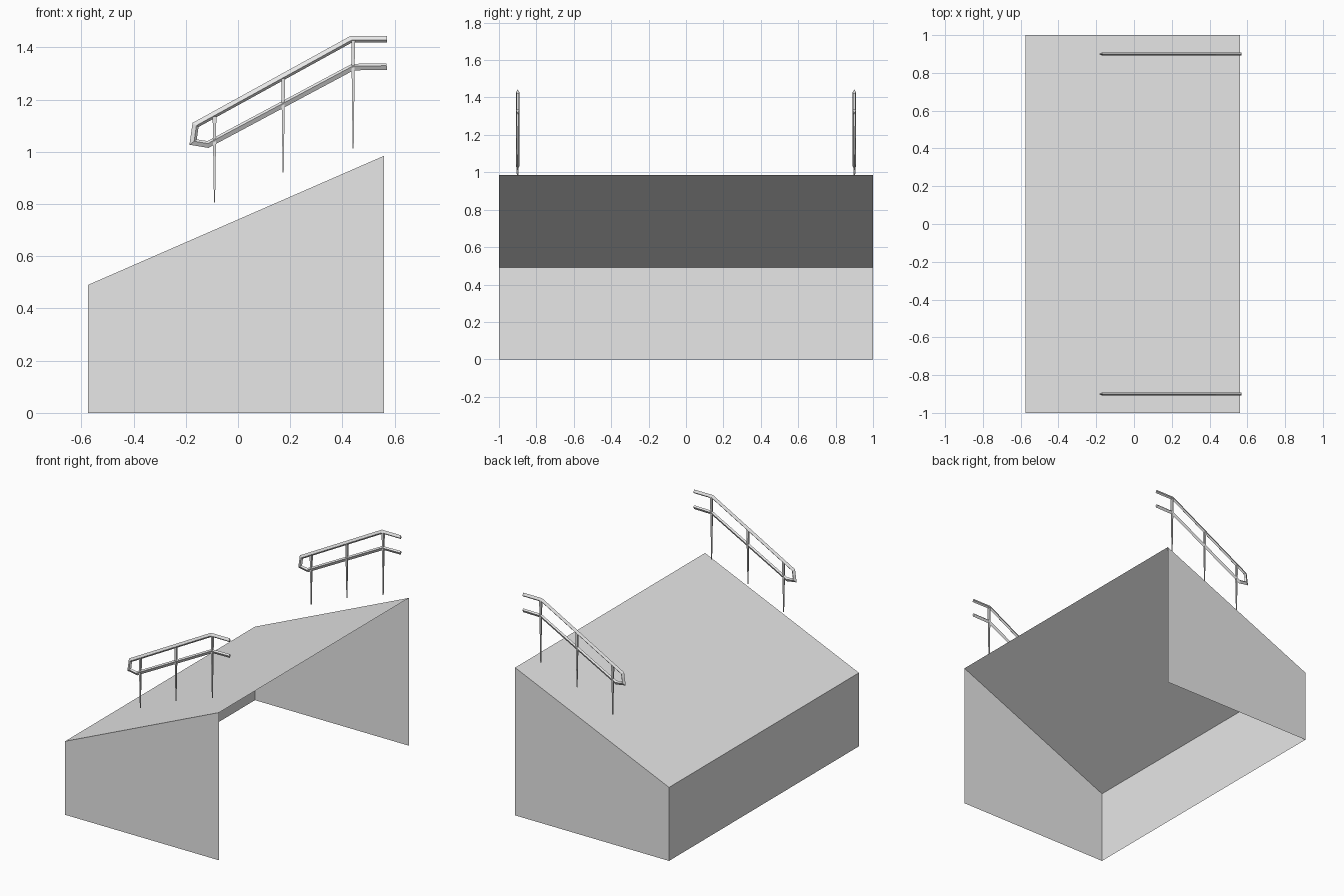
import bpy, bmesh, math
from mathutils import Vector, Matrix

if "Cube" in bpy.data.objects:
    bpy.data.objects.remove(bpy.data.objects["Cube"], do_unlink=True)

grey = bpy.data.materials.new("plain grey")
grey.use_nodes = True
colour = (0.8, 0.8, 0.8, 1)
grey.diffuse_color = colour
grey.node_tree.nodes["Principled BSDF"].inputs["Base Color"].default_value = colour


def add_object(name, bm):
    mesh = bpy.data.meshes.new(name)
    bm.to_mesh(mesh)
    bm.free()
    mesh.materials.append(grey)
    obj = bpy.data.objects.new(name, mesh)
    bpy.context.collection.objects.link(obj)
    return obj


def sheet(name, corners):
    bm = bmesh.new()
    bm.faces.new([bm.verts.new(c) for c in corners])
    return add_object(name, bm)


# Open shell: sloping deck, low end wall and two side panels
LOW_X, HIGH_X, LOW_Z, HIGH_Z = -0.575, 0.56, 0.49, 0.985
sheet("sloping_deck", [(LOW_X, -1, LOW_Z), (HIGH_X, -1, HIGH_Z),
                       (HIGH_X, 1, HIGH_Z), (LOW_X, 1, LOW_Z)])
sheet("low_end_wall", [(LOW_X, 1, 0), (LOW_X, -1, 0),
                       (LOW_X, -1, LOW_Z), (LOW_X, 1, LOW_Z)])
for side, y in (("front", -1), ("back", 1)):
    profile = [(LOW_X, y, 0), (HIGH_X, y, 0), (HIGH_X, y, HIGH_Z), (LOW_X, y, LOW_Z)]
    sheet(side + "_side_panel", profile if y < 0 else profile[::-1])


# Handrail: a four-sided bar swept along a looping outer path
def handrail(name, path, y):
    bm = bmesh.new()
    pts = [Vector(p) for p in path]
    dirs = [(b - a).normalized() for a, b in zip(pts, pts[1:])]
    rings = []
    for i, p in enumerate(pts):
        before = dirs[max(i - 1, 0)]
        after = dirs[min(i, len(dirs) - 1)]
        n1 = Vector((-before.y, before.x))
        n2 = Vector((-after.y, after.x))
        inward = (n1 + n2) / (1 + n1.dot(n2))
        ring = []
        for depth, dy in ((0, 0), (0.016, 0.009), (0.025, 0), (0.016, -0.009)):
            q = p + inward * depth
            ring.append(bm.verts.new((q.x, y + dy, q.y)))
        rings.append(ring)
    for a, b in zip(rings, rings[1:]):
        for k in range(4):
            m = (k + 1) % 4
            bm.faces.new((a[k], a[m], b[m], b[k]))
    bm.faces.new(rings[0])
    bm.faces.new(rings[-1])
    bmesh.ops.recalc_face_normals(bm, faces=bm.faces)
    return add_object(name, bm)


# Tapered post, thin at the foot
def post(name, x, y, bottom, top):
    bm = bmesh.new()
    place = Matrix.Translation((x, y, (bottom + top) / 2)) @ Matrix.Rotation(math.pi / 4, 4, "Z")
    bmesh.ops.create_cone(bm, cap_ends=True, segments=4, radius1=0.003,
                          radius2=0.010, depth=top - bottom, matrix=place)
    return add_object(name, bm)


RAIL = [(0.57, 1.444), (0.431, 1.444), (-0.174, 1.111), (-0.186, 1.027),
        (-0.113, 1.015), (0.443, 1.312), (0.57, 1.314)]
POSTS = [("lower", -0.09, 0.805, 1.135), ("middle", 0.173, 0.92, 1.28),
         ("upper", 0.441, 1.012, 1.43)]

for side, y in (("front", -0.9), ("back", 0.9)):
    handrail(side + "_handrail", RAIL, y)
    for label, x, bottom, top in POSTS:
        post(side + "_" + label + "_post", x, y, bottom, top)
